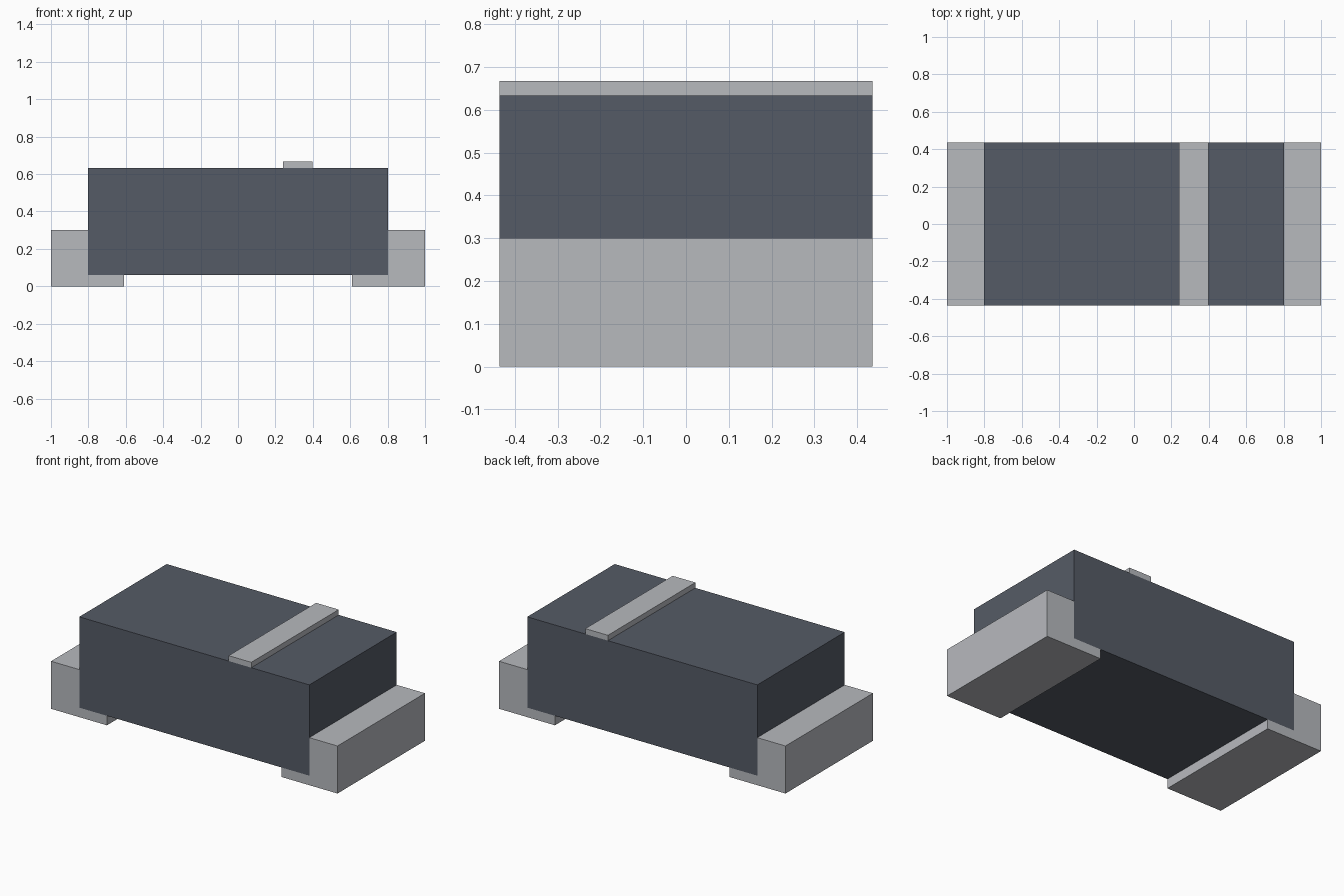
import bpy
import bmesh

cube = bpy.data.objects.get("Cube")
if cube:
    bpy.data.objects.remove(cube, do_unlink=True)

HALF_DEPTH = 0.436


def make_material(name, rgb):
    mat = bpy.data.materials.new(name)
    mat.use_nodes = True
    color = (*rgb, 1.0)
    mat.diffuse_color = color
    mat.node_tree.nodes["Principled BSDF"].inputs["Base Color"].default_value = color
    return mat


def extrude_profile(name, profile, mat):
    """Extrude an xz outline through the full depth."""
    bm = bmesh.new()
    face = bm.faces.new([bm.verts.new((x, -HALF_DEPTH, z)) for x, z in profile])
    result = bmesh.ops.extrude_face_region(bm, geom=[face])
    moved = [v for v in result["geom"] if isinstance(v, bmesh.types.BMVert)]
    bmesh.ops.translate(bm, verts=moved, vec=(0, 2 * HALF_DEPTH, 0))
    bmesh.ops.recalc_face_normals(bm, faces=bm.faces)
    mesh = bpy.data.meshes.new(name)
    bm.to_mesh(mesh)
    bm.free()
    mesh.materials.append(mat)
    obj = bpy.data.objects.new(name, mesh)
    bpy.context.collection.objects.link(obj)
    return obj


def rectangle(x0, x1, z0, z1):
    return [(x0, z0), (x1, z0), (x1, z1), (x0, z1)]


dark = make_material("dark slate", (0.091, 0.105, 0.133))
silver = make_material("silver metal", (0.474, 0.487, 0.515))

# Body block and the raised stripe across its top
extrude_profile("body", rectangle(-0.803, 0.803, 0.06, 0.633), dark)
extrude_profile("polarity_stripe", rectangle(0.24, 0.398, 0.633, 0.667), silver)

# L-shaped terminals wrapping under each end of the body
terminal = [(0.61, 0), (1, 0), (1, 0.3), (0.803, 0.3), (0.803, 0.06), (0.61, 0.06)]
for side, sign in (("left", 1), ("right", -1)):
    extrude_profile(side + "_terminal", [(sign * x, z) for x, z in terminal], silver)
